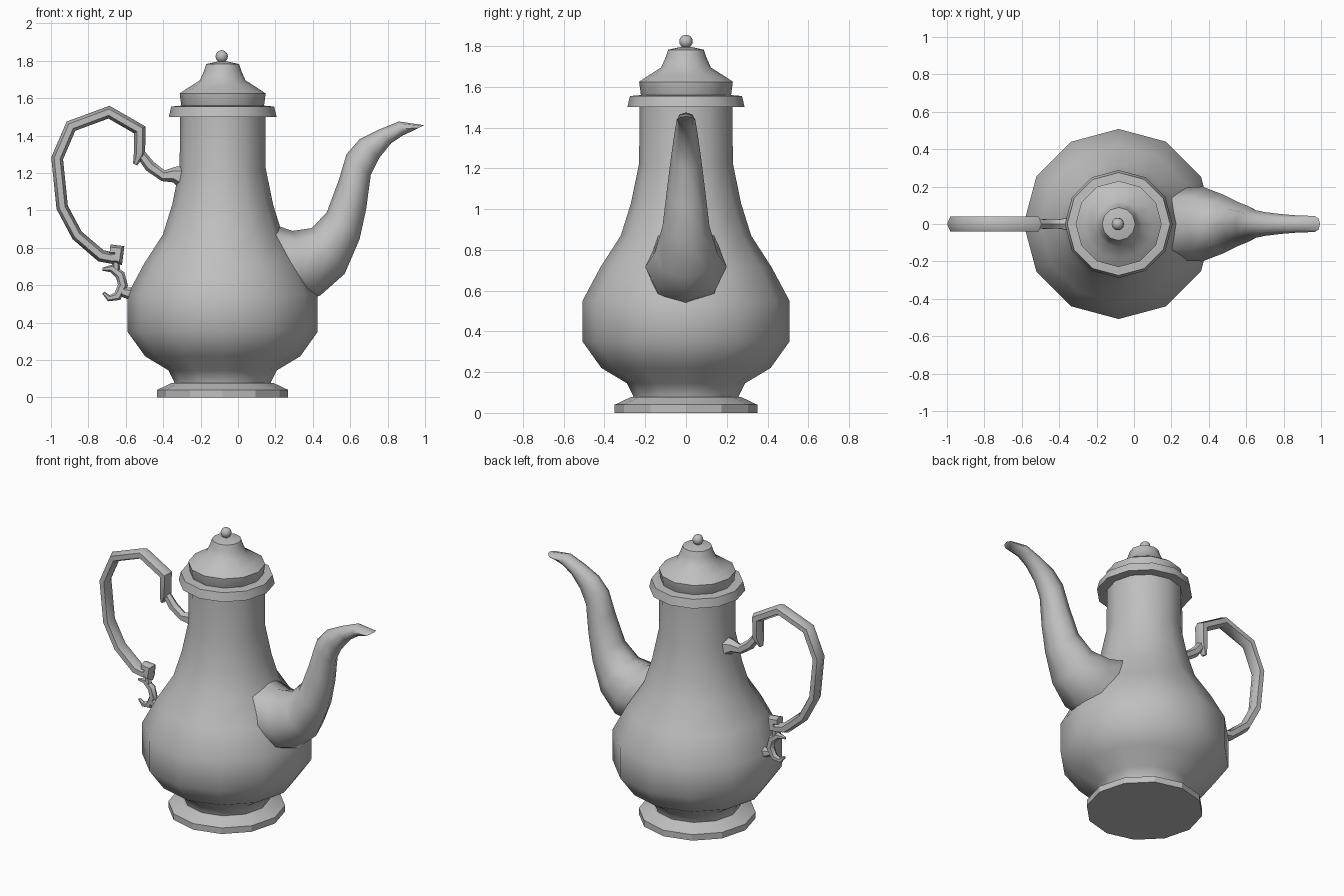
import bpy, bmesh, math
from mathutils import Vector

if "Cube" in bpy.data.objects:
    bpy.data.objects.remove(bpy.data.objects["Cube"])

grey = bpy.data.materials.new("pewter grey")
grey.use_nodes = True
grey.diffuse_color = (0.52, 0.52, 0.52, 1)
bsdf = next(n for n in grey.node_tree.nodes if n.type == 'BSDF_PRINCIPLED')
bsdf.inputs["Base Color"].default_value = grey.diffuse_color
bsdf.inputs["Roughness"].default_value = 0.6

AXIS = -0.082  # x of the pot's turning axis


def finish(name, bm, angle):
    bmesh.ops.recalc_face_normals(bm, faces=bm.faces)
    mesh = bpy.data.meshes.new(name)
    bm.to_mesh(mesh)
    bm.free()
    obj = bpy.data.objects.new(name, mesh)
    bpy.context.collection.objects.link(obj)
    mesh.materials.append(grey)
    bpy.ops.object.select_all(action='DESELECT')
    obj.select_set(True)
    bpy.context.view_layer.objects.active = obj
    bpy.ops.object.shade_smooth_by_angle(angle=math.radians(angle))
    return obj


def bridge(name, rings, angle):
    """Skin a list of equal point rings and cap both ends."""
    bm = bmesh.new()
    loops = [[bm.verts.new(p) for p in ring] for ring in rings]
    n = len(loops[0])
    for a, b in zip(loops, loops[1:]):
        for i in range(n):
            j = (i + 1) % n
            bm.faces.new((a[i], a[j], b[j], b[i]))
    bm.faces.new(loops[0])
    bm.faces.new(loops[-1])
    return finish(name, bm, angle)


def turned(name, profile, angle=50, sides=12):
    """Turn a (radius, height) profile about the pot's axis."""
    turns = [math.tau * i / sides for i in range(sides)]
    return bridge(name, [[(AXIS + r * math.cos(t), r * math.sin(t), z) for t in turns]
                         for r, z in profile], angle)


def oval(centre, normal, width, sides):
    """Oval ring spanned by an xz vector and a half width in y."""
    return [centre + normal * math.cos(t) + Vector((0, width * math.sin(t), 0))
            for t in (math.tau * i / sides for i in range(sides))]


def tube(name, path, sides=6, squash=1.0, angle=50):
    """Mitred tube along (x, z, radius) points; squash scales its y width."""
    pts = [Vector((x, 0, z)) for x, z, r in path]
    rings = []
    for i, (x, z, r) in enumerate(path):
        before = (pts[i] - pts[max(i - 1, 0)]).normalized()
        after = (pts[min(i + 1, len(pts) - 1)] - pts[i]).normalized()
        along = (before + after).normalized()
        mitre = 1 / max(along.dot(after if after.length else before), 0.75)
        normal = Vector((-along.z, 0, along.x)) * r * mitre
        rings.append(oval(pts[i], normal, r * squash, sides))
    return bridge(name, rings, angle)


# Turned parts
turned("foot", [(0.35, 0), (0.35, 0.04), (0.27, 0.078)], 25)
turned("body", [(0.255, 0.06), (0.26, 0.085), (0.29, 0.145), (0.415, 0.22),
                (0.508, 0.35), (0.508, 0.55), (0.42, 0.715), (0.32, 0.87),
                (0.27, 1.03), (0.23, 1.225), (0.228, 1.52)])
turned("rim", [(0.22, 1.5), (0.288, 1.5), (0.275, 1.555), (0.22, 1.56)], 60)
turned("lid", [(0.21, 1.54), (0.222, 1.565), (0.23, 1.625), (0.185, 1.655),
               (0.122, 1.695), (0.1, 1.745), (0.088, 1.782), (0.03, 1.795)])

# Knob on the lid
bm = bmesh.new()
bmesh.ops.create_uvsphere(bm, u_segments=12, v_segments=8, radius=0.033)
bmesh.ops.translate(bm, verts=bm.verts, vec=(AXIS - 0.005, 0, 1.823))
finish("lid_knob", bm, 60)

# Spout: upper edge x, z, lower edge x, z, half width
spout = [(0.12, 0.95, 0.3, 0.5, 0.19), (0.29, 0.89, 0.44, 0.545, 0.2),
         (0.395, 0.905, 0.57, 0.66, 0.155), (0.475, 0.99, 0.65, 0.845, 0.115),
         (0.54, 1.165, 0.685, 1.005, 0.095), (0.58, 1.3, 0.71, 1.19, 0.075),
         (0.65, 1.38, 0.755, 1.28, 0.063), (0.75, 1.43, 0.82, 1.36, 0.053),
         (0.86, 1.475, 0.88, 1.4, 0.046), (0.995, 1.455, 0.935, 1.425, 0.043)]
rings = []
for ux, uz, lx, lz, w in spout:
    up, low = Vector((ux, 0, uz)), Vector((lx, 0, lz))
    rings.append(oval((up + low) / 2, (up - low) / 2, w, 8))
bridge("spout", rings, 60)

# Handle: main loop, its scrolled ends and the two joints to the body
tube("handle_loop", [(-0.55, 1.245, 0.012), (-0.527, 1.3, 0.03), (-0.525, 1.43, 0.031),
                     (-0.69, 1.525, 0.031), (-0.893, 1.45, 0.031), (-0.967, 1.278, 0.031),
                     (-0.94, 1.016, 0.031), (-0.86, 0.866, 0.031), (-0.733, 0.757, 0.032),
                     (-0.66, 0.742, 0.03)], squash=1.45)
tube("handle_upper_joint", [(-0.535, 1.32, 0.025), (-0.47, 1.235, 0.03), (-0.4, 1.185, 0.028),
                            (-0.345, 1.19, 0.04), (-0.28, 1.175, 0.075)])
tube("handle_scroll", [(-0.7, 0.75, 0.025), (-0.648, 0.745, 0.035),
                       (-0.64, 0.785, 0.03), (-0.685, 0.79, 0.028)], squash=1.3)
tube("lower_curl", [(-0.725, 0.685, 0.008), (-0.675, 0.69, 0.02), (-0.63, 0.655, 0.025),
                    (-0.615, 0.6, 0.025), (-0.645, 0.54, 0.022), (-0.69, 0.53, 0.015),
                    (-0.72, 0.56, 0.008)])
tube("lower_curl_link", [(-0.655, 0.745, 0.02), (-0.65, 0.67, 0.02)])
tube("handle_lower_joint", [(-0.62, 0.565, 0.025), (-0.54, 0.545, 0.04)])
